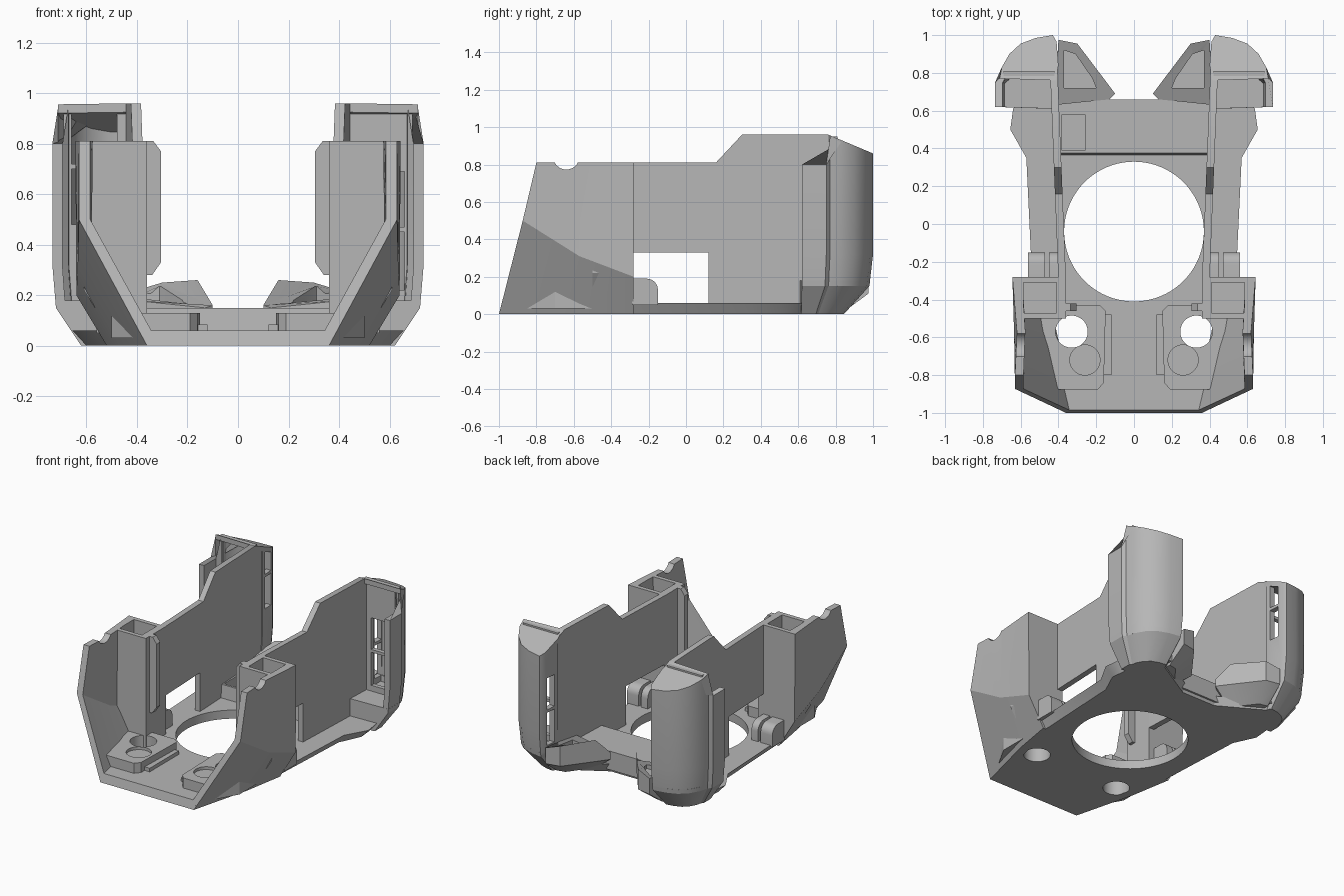
import bpy, bmesh, math

if "Cube" in bpy.data.objects:
    bpy.data.objects.remove(bpy.data.objects["Cube"])

grey = bpy.data.materials.new("matte_grey")
grey.use_nodes = True
COLOUR = (0.47, 0.47, 0.47, 1)
grey.diffuse_color = COLOUR
grey.node_tree.nodes["Principled BSDF"].inputs["Base Color"].default_value = COLOUR
parts = []


def loft(name, rings, s=1, keep=True):
    """Closed solid through rings of 3D points; s=-1 mirrors it in x."""
    bm = bmesh.new()
    loops = [[bm.verts.new((s * x, y, z)) for x, y, z in r] for r in rings]
    n = len(loops[0])
    for a, b in zip(loops, loops[1:]):
        for i in range(n):
            j = (i + 1) % n
            bm.faces.new((a[i], a[j], b[j], b[i]))
    bm.faces.new(loops[0])
    bm.faces.new(loops[-1])
    bmesh.ops.recalc_face_normals(bm, faces=bm.faces)
    me = bpy.data.meshes.new(name)
    bm.to_mesh(me)
    bm.free()
    me.materials.append(grey)
    ob = bpy.data.objects.new(name, me)
    bpy.context.scene.collection.objects.link(ob)
    if keep:
        parts.append(ob)
    return ob


def prism(name, pts, z0, z1, s=1, keep=True):
    return loft(name, [[(x, y, z) for x, y in pts] for z in (z0, z1)], s, keep)


def box(name, x, y, z, s=1, keep=True):
    pts = [(x[0], y[0]), (x[1], y[0]), (x[1], y[1]), (x[0], y[1])]
    return prism(name, pts, z[0], z[1], s, keep)


def side_plate(name, yz, x_in, thick, s=1, keep=True):
    """Plate with a side profile; x_in gives the inner x at each y."""
    return loft(name, [[(x_in(y) + t, y, z) for y, z in yz] for t in (0, thick)], s, keep)


def circle(cx, cy, r, n=48):
    return [(cx + r * math.cos(2 * math.pi * i / n), cy + r * math.sin(2 * math.pi * i / n))
            for i in range(n)]


def cut(ob, *cutters):
    for c in cutters:
        m = ob.modifiers.new("cut", 'BOOLEAN')
        m.operation, m.solver, m.object = 'DIFFERENCE', 'EXACT', c
    dg = bpy.context.evaluated_depsgraph_get()
    me = bpy.data.meshes.new_from_object(ob.evaluated_get(dg))
    ob.modifiers.clear()
    ob.data = me
    for c in cutters:
        bpy.data.objects.remove(c)


def scaled(pts, centre, f):
    return [(centre[0] + (x - centre[0]) * f, centre[1] + (y - centre[1]) * f) for x, y in pts]


def both(half):
    return half + [(-x, y) for x, y in reversed(half)]


# base plate with bevelled edge, fan opening and screw holes
low = both([(.36, -1), (.47, -.57), (.5, -.28), (.53, .35), (.6, .5), (.59, .61), (.44, .82), (.13, .64)])
high = both([(.38, -.985), (.49, -.57), (.54, -.28), (.57, .35), (.655, .5), (.64, .61), (.46, .88), (.13, .66)])
base = loft("base_plate", [[(x, y, 0) for x, y in low], [(x, y, .06) for x, y in high]])
cut(base, prism("fan_cutter", circle(0, -.04, .37, 80), -.1, .2, keep=False),
    *[prism("screw_cutter", circle(s * .33, -.57, .085), -.1, .2, keep=False) for s in (1, -1)])

# rear cross bar with a pocket on one side
bar = loft("rear_bar", [[(x, .36 + .015 * (z > .1), z), (x, .66, z), (-x, .66, z), (-x, .36 + .015 * (z > .1), z)]
                        for x, z in ((.41, .02), (.41, .15))])
cut(bar, box("pocket_cutter", (-.38, -.26), (.39, .58), (.08, .3), keep=False))


def wall_x(y):
    return .36 + .04 * (y + .3)


def roof_z(y):
    return .96 - .42 * max(0, y - .76)


for s, side in ((1, "left"), (-1, "right")):
    # long thin side wall with window
    wall = side_plate(side + "_wall", [(-.3, .03), (.86, .03), (.86, .915), (.76, .96), (.3, .96),
                                       (.16, .81), (-.3, .81)], wall_x, .04, s)
    cut(wall, box("window_cutter", (.2, .6), (-.28, .12), (.06, .33), s, False))

    # faceted front shell, one ring per station from front to back
    shell = loft(side + "_front_shell", [
        [(.36, -1, 0), (.63, -.873, .5), (.63, -.8, .81), (.585, -.8, .81), (.585, -.873, .5), (.31, -1, 0)],
        [(.47, -.57, 0), (.635, -.57, .31), (.62, -.57, .81), (.575, -.57, .81), (.58, -.57, .31), (.41, -.57, 0)],
        [(.52, -.28, 0), (.64, -.28, .2), (.644, -.28, .81), (.595, -.28, .81), (.59, -.28, .2), (.46, -.28, 0)],
    ], s)
    notch = [(y, z) for y, z in circle(-.64, .843, .07, 32)]
    cut(shell, side_plate("notch_cutter", notch, lambda y: .4, .4, s, False))

    # hollow pillar and its locating fin
    pillar = loft(side + "_pillar", [[(.36, -.5, z), (x, -.5, z), (x, -.28, z), (.36, -.28, z)]
                                     for x, z in ((.49, .03), (.61, .22), (.615, .81))], s)
    cut(pillar, box("pillar_cutter", (.41, .585), (-.47, -.31), (.3, 1), s, False))
    loft(side + "_fin", [[(.37, y, .28), (.34, y, .28), (.305, y, .33), (.305, y, .77), (.335, y, .81),
                          (.37, y, .81)] for y in (-.46, -.42)], s)

    # screw block with through hole and shallow counterbore
    block = prism(side + "_screw_block", [(.15, -.46), (.16, -.84), (.19, -.875), (.40, -.875), (.5, -.7),
                                          (.5, -.45), (.36, -.43), (.18, -.43)], .03, .13, s)
    cut(block, prism("hole_cutter", circle(.33, -.57, .085), -.1, .4, s, False),
        prism("bore_cutter", circle(.26, -.72, .08), .11, .4, s, False))
    box(side + "_block_rail", (.12, .17), (-.8, -.48), (.05, .085), s)

    # rounded tabs on the ledge
    arc = [(-.21 + .06 * math.sin(a * math.pi / 12), .13 + .06 * math.cos(a * math.pi / 12)) for a in range(7)]
    tab = [(-.29, .05), (-.29, .19)] + arc + [(-.15, .05)]
    side_plate(side + "_outer_tab", tab, lambda y: .47, .09, s)
    side_plate(side + "_inner_tab", tab, lambda y: .40, .05, s)

    # rear hood: tapered foot, curved wall, sloping roof and front panel
    outer = [(.735, .62), (.735, .75), (.712, .77), (.70, .83), (.66, .9), (.60, .955), (.52, .985),
             (.43, 1.0), (.41, .965), (.40, .84)]
    inner = [(.44, .84), (.445, .95), (.51, .945), (.58, .915), (.63, .87), (.66, .82), (.672, .77),
             (.695, .75), (.695, .62)]
    centre = (.45, .61)
    foot = outer + [(.42, .61)]
    loft(side + "_hood_foot", [[(x, y, z) for x, y in scaled(foot, centre, f)]
                               for f, z in ((.6, 0), (.95, .15), (.96, .18))], s)
    ring = outer + inner
    hood = loft(side + "_hood", [
        [(x, y, .15) for x, y in scaled(ring, centre, .95)],
        [(x, y, .32) for x, y in ring],
        [(x, y, .8 if y < .76 else roof_z(y) - .01) for x, y in ring]], s)
    cap = outer[2:] + [(.415, .76)]
    loft(side + "_hood_roof", [[(x, y, roof_z(y) - t) for x, y in cap] for t in (.035, 0)], s)
    panel = box(side + "_hood_panel", (.42, .69), (.78, .81), (.15, .95), s)
    # air openings sit higher on one hood than on the other
    spans = ((.22, .45), (.47, .69)) if s > 0 else ((.48, .70), (.72, .92))
    cut(panel, *[box("panel_cutter", (.48, .66), (.7, .9), z, s, False) for z in spans])
    cut(hood, *[box("slot_cutter", (.35, .47), (.87, .945), z, s, False) for z in spans])

    # angled rear nozzle with recessed mouth
    plan = [(.42, .63), (.13, .66), (.10, .69), (.16, .77), (.30, .955), (.40, .975)]
    tops = [.18, .15, .16, .26, .25, .22]
    nozzle = loft(side + "_nozzle", [
        [(x, y, .01) for x, y in scaled(plan, (.42, .64), .6)],
        [(x, y, .11) for x, y in plan],
        [(x, y, z) for (x, y), z in zip(plan, tops)]], s)
    cut(nozzle, prism("mouth_cutter", [(.2, .72), (.22, .77), (.31, .9), (.37, .92), (.37, .72)], .14, .5, s, False))

# smooth the curved surfaces while keeping edges sharp
bpy.ops.object.select_all(action='DESELECT')
for ob in parts:
    ob.select_set(True)
bpy.context.view_layer.objects.active = parts[0]
bpy.ops.object.shade_smooth_by_angle(angle=math.radians(28))
